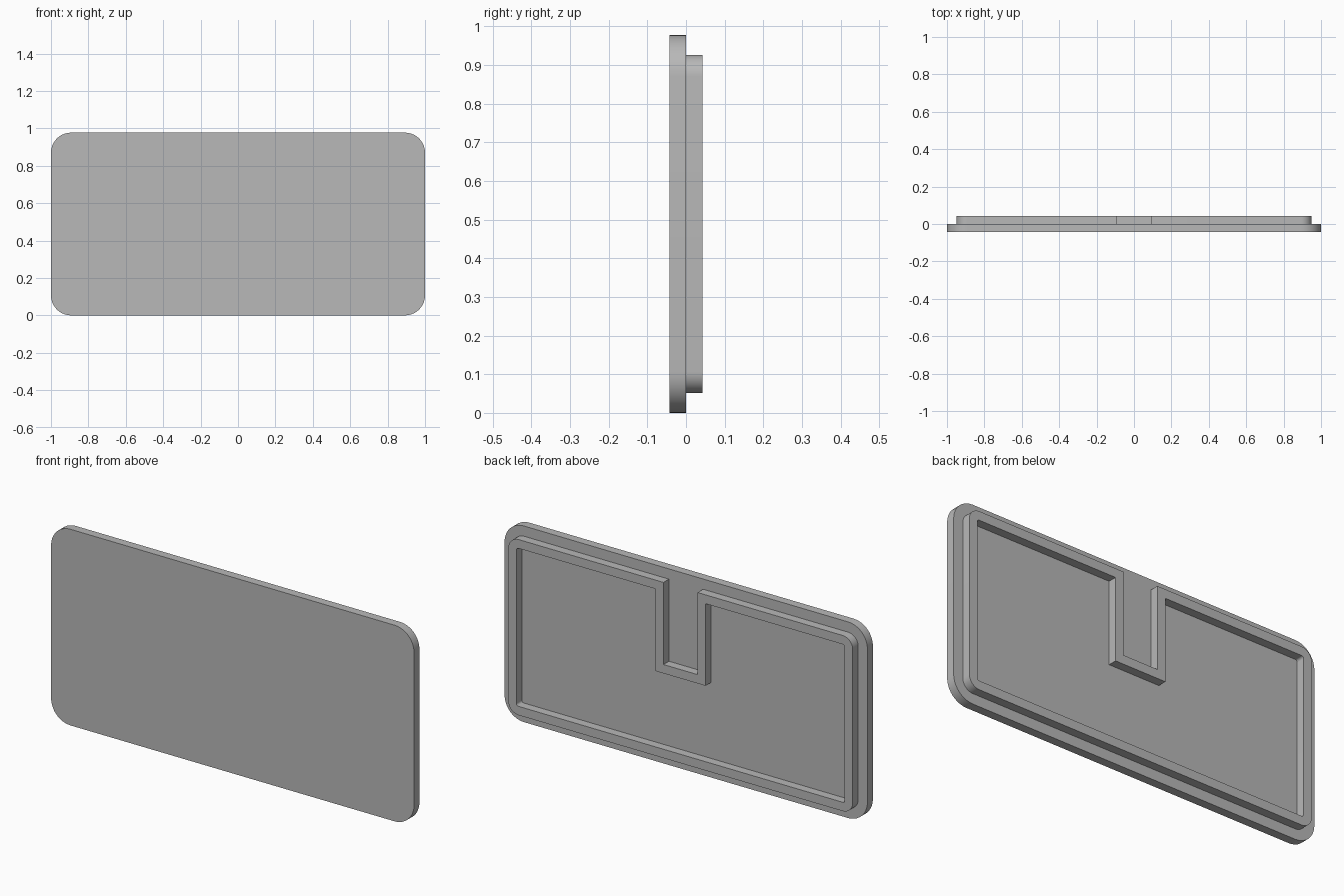
import bpy
import bmesh
from math import sin, cos, pi

WIDTH, HEIGHT = 2.0, 0.977     # cover plate
THICK = 0.043                  # depth of plate and of raised rim
RADIUS = 0.107                 # plate corner radius
LEDGE = 0.051                  # plate edge to rim
WALL = 0.044                   # rim wall width
SLOT_HALF, SLOT_Z = 0.094, 0.517
STEPS = 10

cube = bpy.data.objects.get("Cube")
if cube:
    bpy.data.objects.remove(cube, do_unlink=True)

grey = bpy.data.materials.new("plain grey")
grey.use_nodes = True
colour = (0.48, 0.48, 0.48, 1)
grey.diffuse_color = colour
grey.node_tree.nodes["Principled BSDF"].inputs["Base Color"].default_value = colour


def rounded_outline(inset):
    """Rounded rectangle in x and z, from the top right corner round to the top left."""
    r = RADIUS - inset
    cx, low, high = WIDTH / 2 - RADIUS, RADIUS, HEIGHT - RADIUS
    points = []
    corners = [(cx, high, pi / 2), (cx, low, 0), (-cx, low, -pi / 2), (-cx, high, -pi)]
    for x, z, start in corners:
        for i in range(STEPS + 1):
            a = start - i / STEPS * pi / 2
            points.append((x + r * cos(a), z + r * sin(a)))
    return points


def notched_outline(grow):
    """Rim outline with the slot cut down from the top edge, moved inward by grow."""
    inset = LEDGE + grow
    x, top, bottom = SLOT_HALF + grow, HEIGHT - inset, SLOT_Z - grow
    return rounded_outline(inset) + [(-x, top), (-x, bottom), (x, bottom), (x, top)]


def finish(name, bm):
    bmesh.ops.recalc_face_normals(bm, faces=bm.faces)
    mesh = bpy.data.meshes.new(name)
    bm.to_mesh(mesh)
    bm.free()
    mesh.materials.append(grey)
    obj = bpy.data.objects.new(name, mesh)
    bpy.context.collection.objects.link(obj)
    bpy.ops.object.select_all(action='DESELECT')
    obj.select_set(True)
    bpy.context.view_layer.objects.active = obj
    bpy.ops.object.shade_smooth_by_angle()


def add_loop(bm, outline, y):
    return [bm.verts.new((x, y, z)) for x, z in outline]


def bridge(bm, a, b):
    for i in range(len(a)):
        j = (i + 1) % len(a)
        bm.faces.new((a[i], a[j], b[j], b[i]))


# Flat cover plate with rounded corners
bm = bmesh.new()
front = add_loop(bm, rounded_outline(0), -THICK)
back = add_loop(bm, rounded_outline(0), 0)
bm.faces.new(front)
bm.faces.new(back)
bridge(bm, front, back)
finish("cover_plate", bm)

# Raised rim on the back, following the slot
bm = bmesh.new()
outer, inner = notched_outline(0), notched_outline(WALL)
loops = [add_loop(bm, outer, 0), add_loop(bm, outer, THICK),
         add_loop(bm, inner, THICK), add_loop(bm, inner, 0)]
for i in range(4):
    bridge(bm, loops[i], loops[(i + 1) % 4])
finish("back_rim", bm)
